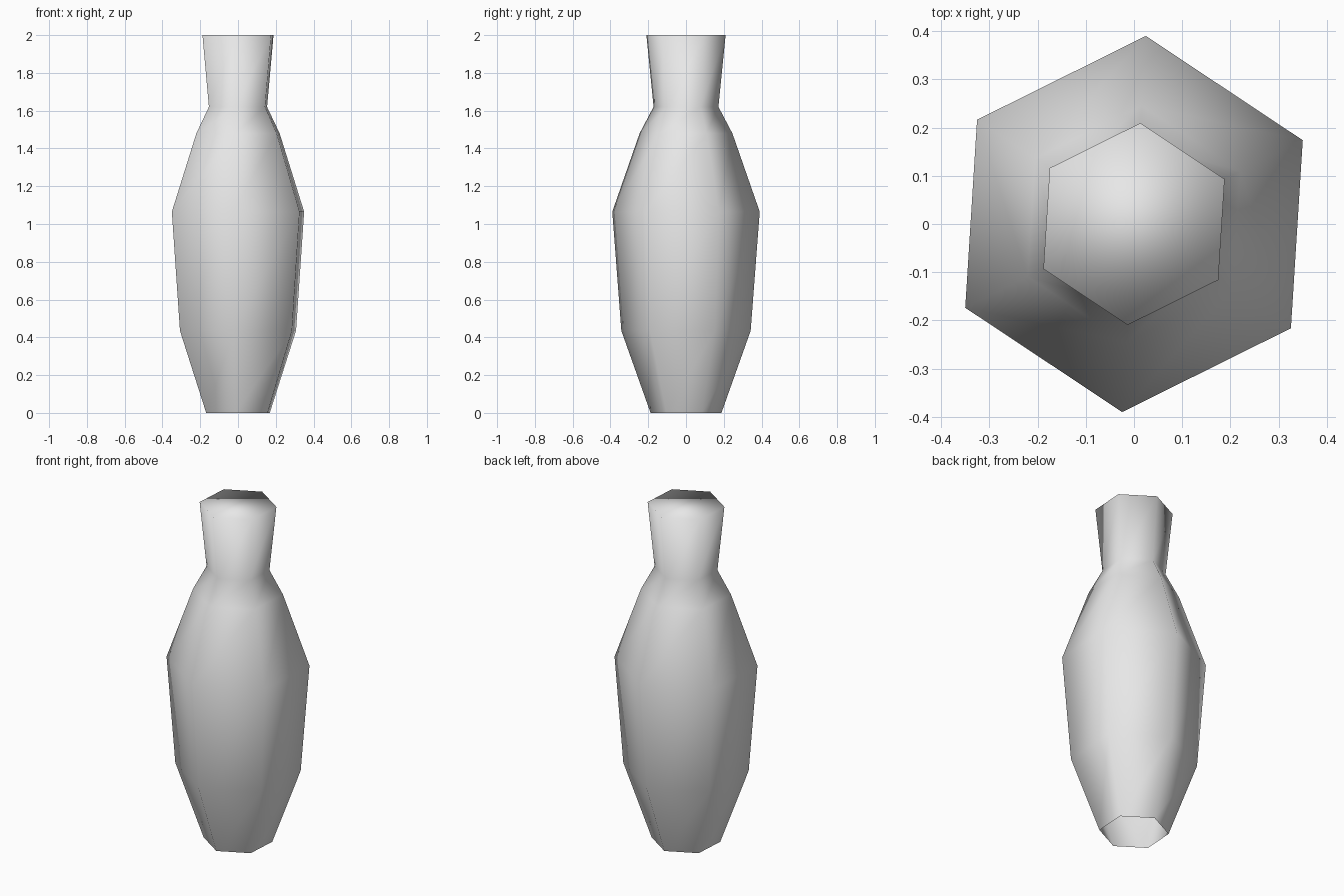
import bpy
import bmesh
import math

# Remove the default cube if present
cube = bpy.data.objects.get("Cube")
if cube:
    bpy.data.objects.remove(cube, do_unlink=True)

SIDES = 6
TURN = math.radians(26.4)

# Outline as (radius, height), from foot to rim
PROFILE = [(0.188, 0.0), (0.343, 0.435), (0.391, 1.065),
           (0.246, 1.48), (0.172, 1.62), (0.21, 2.0)]

# Plain grey surface
grey = bpy.data.materials.new("light_grey")
colour = (0.8, 0.8, 0.8, 1.0)
grey.diffuse_color = colour
grey.use_nodes = True
grey.node_tree.nodes["Principled BSDF"].inputs["Base Color"].default_value = colour

# Six-sided rings along the outline
bm = bmesh.new()
rings = []
for radius, height in PROFILE:
    angles = [TURN + math.tau * i / SIDES for i in range(SIDES)]
    rings.append([bm.verts.new((radius * math.cos(a), radius * math.sin(a), height))
                  for a in angles])

# Side walls
for low, high in zip(rings, rings[1:]):
    for i in range(SIDES):
        j = (i + 1) % SIDES
        bm.faces.new((low[i], low[j], high[j], high[i]))

# Closed top; the foot stays open
bm.faces.new(rings[-1])

# Soft shading across all facets, including the top
for face in bm.faces:
    face.smooth = True

mesh = bpy.data.meshes.new("bottle_body")
bm.to_mesh(mesh)
bm.free()
mesh.materials.append(grey)
body = bpy.data.objects.new("bottle_body", mesh)
bpy.context.collection.objects.link(body)
